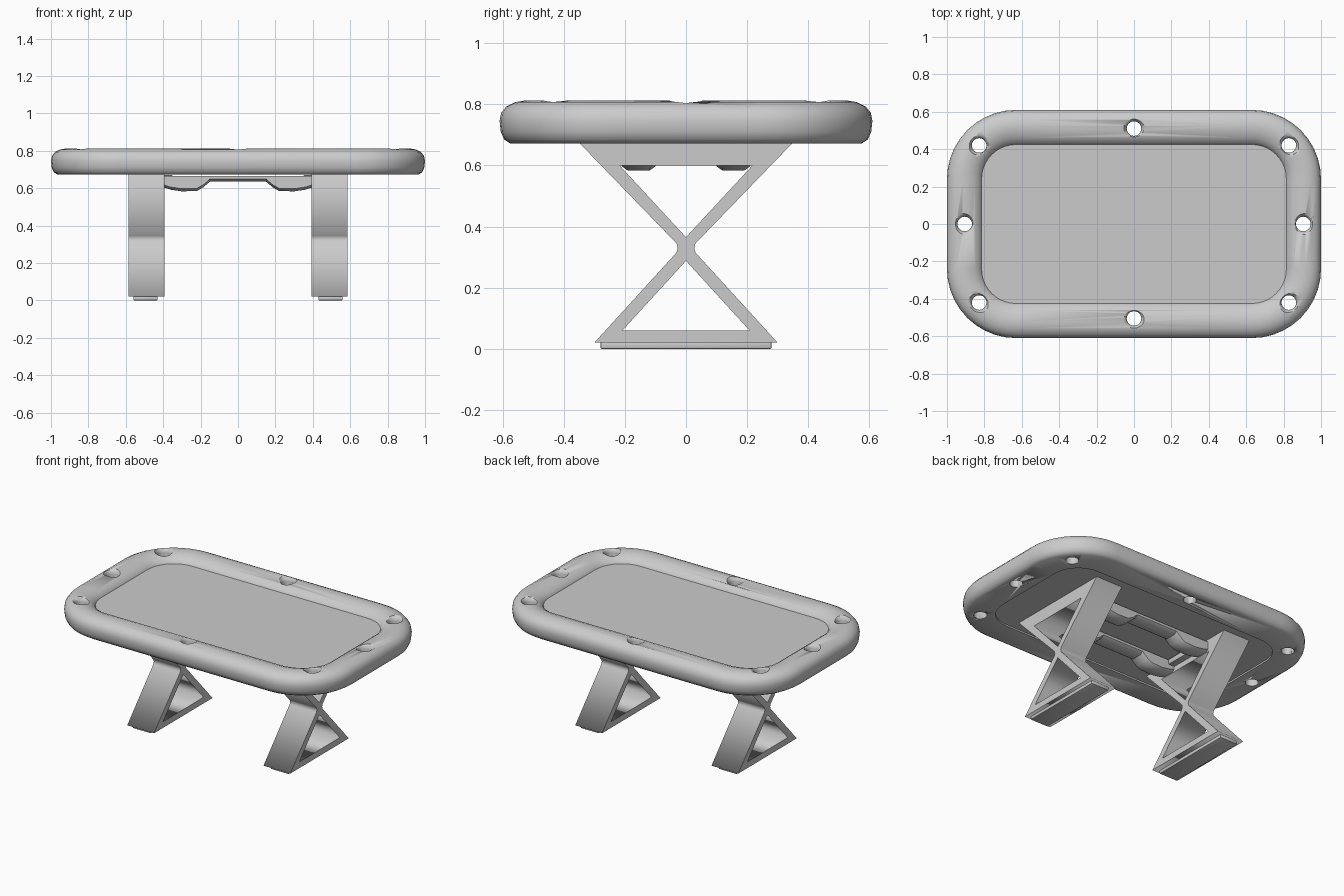
import bpy, bmesh, math

if "Cube" in bpy.data.objects:
    bpy.data.objects.remove(bpy.data.objects["Cube"])


def add_object(name, bm, angle=35):
    bmesh.ops.recalc_face_normals(bm, faces=bm.faces)
    mesh = bpy.data.meshes.new(name)
    bm.to_mesh(mesh)
    bm.free()
    ob = bpy.data.objects.new(name, mesh)
    bpy.context.collection.objects.link(ob)
    bpy.ops.object.select_all(action='DESELECT')
    ob.select_set(True)
    bpy.context.view_layer.objects.active = ob
    bpy.ops.object.shade_smooth_by_angle(angle=math.radians(angle))
    return ob


def rounded_rect(inset, z, n=10):
    hx, hy, r = 1 - inset, 0.61 - inset, 0.37 - inset
    pts = []
    for k, (sx, sy) in enumerate([(1, 1), (-1, 1), (-1, -1), (1, -1)]):
        for i in range(n + 1):
            a = math.pi / 2 * (k + i / n)
            pts.append((sx * (hx - r) + r * math.cos(a), sy * (hy - r) + r * math.sin(a), z))
    return pts


def loft(bm, rings, closed=False):
    rings = [[bm.verts.new(p) for p in ring] for ring in rings]
    n = len(rings[0])
    pairs = list(zip(rings, rings[1:])) + ([(rings[-1], rings[0])] if closed else [])
    for a, b in pairs:
        for i in range(n):
            bm.faces.new((a[i], a[(i + 1) % n], b[(i + 1) % n], b[i]))
    if not closed:
        bm.faces.new(rings[0])
        bm.faces.new(rings[-1])


def box(name, lo, hi, bevel=0.005):
    bm = bmesh.new()
    bmesh.ops.create_cube(bm, size=1)
    for v in bm.verts:
        v.co = [(a + b) / 2 + c * (b - a) for a, b, c in zip(lo, hi, v.co)]
    bmesh.ops.bevel(bm, geom=bm.edges[:], offset=bevel, segments=2, profile=0.5, affect='EDGES')
    return add_object(name, bm)


# Padded rail swept around a rounded rectangle
profile = [(0.035, 0.672), (0.015, 0.685), (0.004, 0.71), (0, 0.745), (0.005, 0.772), (0.022, 0.793),
           (0.05, 0.807), (0.085, 0.813), (0.12, 0.808), (0.15, 0.797), (0.175, 0.78),
           (0.188, 0.76), (0.192, 0.735), (0.192, 0.672)]
bm = bmesh.new()
loft(bm, [rounded_rect(d, z) for d, z in profile], closed=True)
rail = add_object("padded_rail", bm)

# Eight flared cup holes cut through the rail
holes = [(0, 0.51), (0, -0.505), (0.905, 0), (-0.905, 0)]
holes += [(sx * 0.828, sy * 0.42) for sx in (1, -1) for sy in (1, -1)]
bm = bmesh.new()
for cx, cy in holes:
    rings = []
    for r, z in [(0.039, 0.6), (0.039, 0.785), (0.043, 0.797), (0.058, 0.815), (0.058, 0.9)]:
        rings.append([(cx + r * math.cos(math.tau * i / 24), cy + r * math.sin(math.tau * i / 24), z)
                      for i in range(24)])
    loft(bm, rings)
cutter = add_object("cup_hole_cutter", bm)
cut = rail.modifiers.new("cup_holes", 'BOOLEAN')
cut.object = cutter
cut.operation = 'DIFFERENCE'
cut.solver = 'EXACT'
bpy.ops.object.select_all(action='DESELECT')
rail.select_set(True)
bpy.context.view_layer.objects.active = rail
bpy.ops.object.modifier_apply(modifier=cut.name)
bpy.data.objects.remove(cutter)

# Sunken playing surface
bm = bmesh.new()
loft(bm, [rounded_rect(0.185, 0.682), rounded_rect(0.185, 0.765)])
add_object("playing_surface", bm)

# X-shaped legs: an outline with two triangular openings
outer = [(-0.36, 0.685), (-0.031, 0.345), (-0.027, 0.33), (-0.031, 0.315), (-0.30, 0.02),
         (0.30, 0.02), (0.031, 0.315), (0.027, 0.33), (0.031, 0.345), (0.36, 0.685)]
upper = [(-0.217, 0.6), (0.217, 0.6), (0, 0.365)]
lower = [(-0.208, 0.06), (0.208, 0.06), (0, 0.288)]
for side, s in (("left", -1), ("right", 1)):
    curve = bpy.data.curves.new(side + "_leg", 'CURVE')
    curve.dimensions = '2D'
    curve.fill_mode = 'BOTH'
    curve.extrude = 0.0965
    for pts in (outer, upper, lower):
        sp = curve.splines.new('POLY')
        sp.points.add(len(pts) - 1)
        for p, (y, z) in zip(sp.points, pts):
            p.co = (y, z, 0, 1)
        sp.use_cyclic_u = True
    leg = bpy.data.objects.new(side + "_leg", curve)
    leg.rotation_euler = (math.pi / 2, 0, math.pi / 2)
    leg.location.x = s * 0.4895
    bpy.context.collection.objects.link(leg)
    bpy.ops.object.select_all(action='DESELECT')
    leg.select_set(True)
    bpy.context.view_layer.objects.active = leg
    bpy.ops.object.convert(target='MESH')
    x = s * 0.495
    box(side + "_foot_pad", (x - 0.065, -0.28, 0), (x + 0.065, 0.28, 0.024))

# Under-table braces, thicker near the legs
half = [(0.40, 0.605), (0.36, 0.592), (0.30, 0.583), (0.22, 0.585), (0.185, 0.605), (0.15, 0.635)]
bottom = half + [(-x, z) for x, z in reversed(half)]
for side, s in (("front", -1), ("back", 1)):
    bm = bmesh.new()
    rings = []
    for x, z in bottom:
        y = s * 0.155
        rings.append([(x, y - 0.055, 0.665), (x, y + 0.055, 0.665), (x, y + 0.055, z + 0.014),
                      (x, y + 0.035, z), (x, y - 0.035, z), (x, y - 0.055, z + 0.014)])
    loft(bm, rings)
    add_object(side + "_brace", bm)

# Short end plates tying the braces to the legs
for side, s in (("left", -1), ("right", 1)):
    box(side + "_brace_plate", (s * 0.375 - 0.025, -0.11, 0.635), (s * 0.375 + 0.025, 0.11, 0.67))
